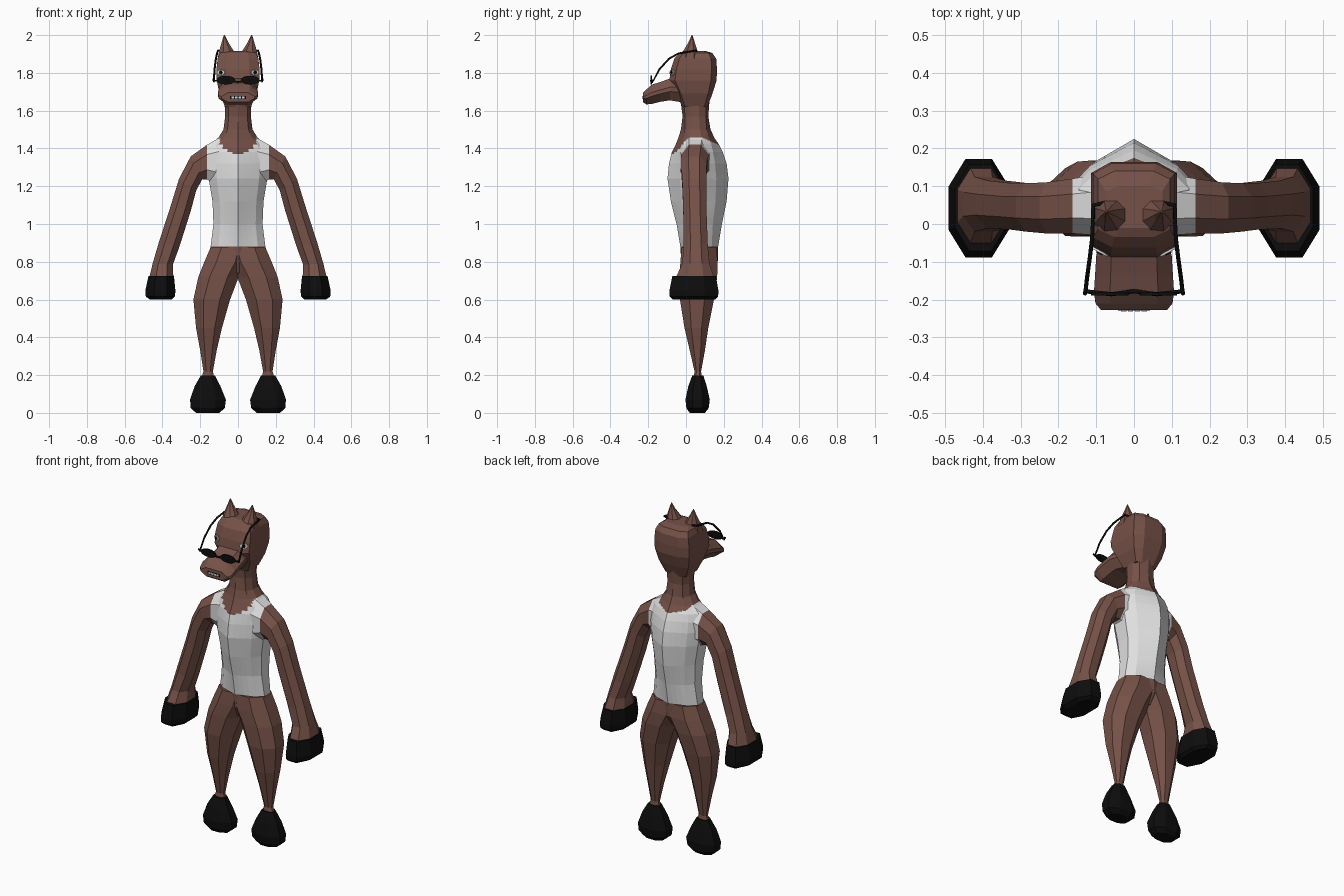
import bpy, bmesh, math
from mathutils import Vector

if "Cube" in bpy.data.objects:
    bpy.data.objects.remove(bpy.data.objects["Cube"])


def material(name, rgb):
    m = bpy.data.materials.new(name)
    m.diffuse_color = (*rgb, 1)
    m.use_nodes = True
    m.node_tree.nodes["Principled BSDF"].inputs["Base Color"].default_value = m.diffuse_color
    return m


BROWN = material("brown coat", (0.18, 0.083, 0.064))
WHITE = material("white", (0.74, 0.74, 0.74))
BLACK = material("black", (0.004, 0.004, 0.004))


def loft(name, rings, mats, rule=None, mirror=False):
    """Skin a list of closed rings, cap both ends, colour faces by rule(centre)."""
    bm = bmesh.new()
    vs = [[bm.verts.new(p) for p in r] for r in rings]
    n = len(rings[0])
    for a, b in zip(vs, vs[1:]):
        for i in range(n):
            j = (i + 1) % n
            bm.faces.new((a[i], a[j], b[j], b[i]))
    bm.faces.new(vs[0])
    bm.faces.new(vs[-1])
    bmesh.ops.recalc_face_normals(bm, faces=bm.faces)
    if rule:
        for f in bm.faces:
            f.material_index = rule(f.calc_center_median())
    me = bpy.data.meshes.new(name)
    bm.to_mesh(me)
    bm.free()
    ob = bpy.data.objects.new(name, me)
    bpy.context.collection.objects.link(ob)
    for m in mats:
        me.materials.append(m)
    if mirror:
        ob.modifiers.new("mirror", 'MIRROR').use_mirror_merge = False
    return ob


def octagon(u0, u1, v0, v1, cu=0.28, cv=0.28):
    """Box outline with chamfered corners, as (u, v) pairs."""
    a, b = (u1 - u0) * cu, (v1 - v0) * cv
    return [(u0 + a, v0), (u1 - a, v0), (u1, v0 + b), (u1, v1 - b),
            (u1 - a, v1), (u0 + a, v1), (u0, v1 - b), (u0, v0 + b)]


def level(z, x0, x1, y0, y1, cu=0.28, cv=0.28):
    return [(x, y, z) for x, y in octagon(x0, x1, y0, y1, cu, cv)]


def refine(rings, n, m):
    """Split each ring edge in m and each span in n, so colour borders are fine."""
    def lerp(a, b, t):
        return Vector(a).lerp(Vector(b), t)
    fine = [[lerp(r[i], r[(i + 1) % len(r)], k / m)
             for i in range(len(r)) for k in range(m)] for r in rings]
    out = []
    for a, b in zip(fine, fine[1:]):
        out += [[lerp(p, q, k / n) for p, q in zip(a, b)] for k in range(n)]
    return out + [fine[-1]]


# Torso and neck: ridged chest and back
def chest(z, w, yf, yb, k):
    half = [(0, 0), (.72, k), (1, .36), (1, .64), (.72, 1 - k), (0, 1)]
    pts = half + [(-x, y) for x, y in half[-2:0:-1]]
    return [(x * w, yf + y * (yb - yf), z) for x, y in pts]


torso_rings = [chest(*r) for r in [
    (0.74, .12, 0, .13, .1), (0.80, .168, -.025, .168, .12), (0.88, .145, -.03, .17, .17),
    (1.0, .13, -.05, .19, .2), (1.12, .135, -.08, .215, .2), (1.24, .155, -.098, .225, .2),
    (1.32, .163, -.09, .215, .2), (1.38, .16, -.075, .195, .19), (1.42, .145, -.055, .175, .18),
    (1.457, .104, -.04, .15, .16), (1.5, .077, -.027, .13, .13),
    (1.57, .068, -.018, .118, .1), (1.66, .072, -.03, .125, .1)]]


def shirt(c):
    if c.z < 0.88 or c.z > 1.46:
        return 0
    depth = 0.092 if c.y < 0.05 else 0.04
    scoop = 1.46 - depth * math.sqrt(max(0, 1 - (c.x / 0.098) ** 2))
    return 0 if abs(c.x) < 0.098 and c.z > scoop else 1


loft("torso", refine(torso_rings, 7, 4), [BROWN, WHITE], shirt)

# Head, muzzle and ears
loft("head", [level(z, -w, w, a, b, .23, .12) for z, w, a, b in [
    (1.62, .068, -.02, .113), (1.69, .098, -.05, .14), (1.76, .113, -.088, .162),
    (1.82, .114, -.08, .164), (1.875, .108, -.062, .16), (1.905, .095, -.035, .14),
    (1.917, .075, -.01, .10)]], [BROWN])
loft("muzzle", [[(x, y, z) for x, z in octagon(-w, w, a, b, .2, .4)] for y, w, a, b in [
    (0, .08, 1.64, 1.78), (-.085, .1, 1.655, 1.77), (-.135, .103, 1.647, 1.752),
    (-.18, .106, 1.636, 1.738), (-.21, .102, 1.633, 1.712), (-.227, .088, 1.645, 1.695)]],
    [BROWN])
loft("ear", [level(1.87, .014, .109, -.035, .075), level(1.915, .022, .1, -.015, .062),
             level(1.96, .05, .087, .012, .047), level(2.0, .07, .075, .03, .034)],
     [BROWN], mirror=True)

# Arms: each ring spans an outer and an inner point; the shoulder end is shirt
arm_rings = []
for ox, oz, ix, iz, y0, y1 in [
        (.10, 1.456, .10, 1.2, -.03, .13), (.163, 1.42, .163, 1.235, -.025, .12),
        (.25, 1.358, .19, 1.237, -.025, .11), (.312, 1.24, .222, 1.175, -.02, .108),
        (.355, 1.1, .25, 1.07, -.015, .108), (.42, .9, .31, .88, -.012, .115),
        (.452, .79, .345, .785, -.02, .125), (.47, .715, .342, .715, -.055, .15)]:
    arm_rings.append([(ix + (ox - ix) * t, y, iz + (oz - iz) * t)
                      for t, y in octagon(0, 1, y0, y1)])
loft("arm", arm_rings, [BROWN, WHITE], lambda c: int(c.x < 0.163), mirror=True)
loft("hand_hoof", [level(z, *r) for z, r in [
    (.725, (.339, .474, -.072, .158)), (.645, (.331, .491, -.088, .172)),
    (.615, (.335, .488, -.086, .17)), (.6, (.35, .465, -.07, .155))]], [BLACK], mirror=True)

# Legs and feet
loft("leg", [level(z, *r) for z, r in [
    (.878, (-.06, .144, -.022, .16)), (.8, (-.05, .178, -.03, .168)),
    (.72, (-.004, .21, -.033, .165)), (.6, (.042, .236, -.032, .148)),
    (.45, (.085, .222, -.008, .118)), (.33, (.113, .2, .02, .1)),
    (.22, (.133, .183, .045, .08)), (.18, (.125, .195, .04, .085))]], [BROWN], mirror=True)
loft("foot_hoof", [level(z, *r) for z, r in [
    (.198, (.122, .197, .033, .092)), (.14, (.092, .23, .012, .11)),
    (.07, (.064, .254, -.003, .126)), (.025, (.07, .25, .002, .12)),
    (0, (.1, .222, .02, .1))]], [BLACK], mirror=True)


# Eyes: flattened discs on the front corners of the head
def disc(name, centre, w, h, thick, turn, mat):
    n = Vector((math.sin(turn), -math.cos(turn), 0))
    side = Vector((math.cos(turn), math.sin(turn), 0))
    rings = [[Vector(centre) + n * d + side * (w * math.cos(i * math.pi / 8))
              + Vector((0, 0, h * math.sin(i * math.pi / 8))) for i in range(16)]
             for d in (0, thick)]
    return loft(name, rings, [mat], mirror=True)


disc("eye", (.088, -.071, 1.802), .023, .015, .006, .5, WHITE)
disc("pupil", (.09, -.075, 1.802), .009, .01, .005, .5, BLACK)


# Mouth with teeth
def plate(name, x, w, z, h, y, mat):
    loft(name, [[(x - w, v, z - h), (x + w, v, z - h), (x + w, v, z + h), (x - w, v, z + h)]
                for v in (y, y - .003)], [mat])


plate("mouth", 0, .042, 1.669, .008, -.226, BLACK)
for i in range(4):
    plate("tooth", -.027 + i * .018, .007, 1.67, .005, -.228, WHITE)


# Glasses: bar, swept-up side arms and dark lenses
def wire(name, pts, mirror=False):
    cu = bpy.data.curves.new(name, 'CURVE')
    cu.dimensions = '3D'
    cu.bevel_depth = .0055
    cu.bevel_resolution = 1
    cu.use_fill_caps = True
    sp = cu.splines.new('POLY')
    sp.points.add(len(pts) - 1)
    for p, q in zip(sp.points, pts):
        p.co = (*q, 1)
    cu.materials.append(BLACK)
    ob = bpy.data.objects.new(name, cu)
    bpy.context.collection.objects.link(ob)
    bpy.ops.object.select_all(action='DESELECT')
    ob.select_set(True)
    bpy.context.view_layer.objects.active = ob
    bpy.ops.object.convert(target='MESH')
    if mirror:
        bpy.context.object.modifiers.new("mirror", 'MIRROR').use_mirror_merge = False


wire("glasses_bar", [(-.13, -.178, 1.758), (-.06, -.186, 1.758), (0, -.178, 1.752),
                     (.06, -.186, 1.758), (.13, -.178, 1.758)])
wire("glasses_arm", [(.13, -.185, 1.768), (.128, -.175, 1.755), (.124, -.14, 1.82),
                     (.117, -.09, 1.875), (.111, -.04, 1.903), (.107, .05, 1.918),
                     (.08, .055, 1.915)], mirror=True)
disc("lens", (.064, -.181, 1.762), .05, .023, .008, 0, BLACK)
